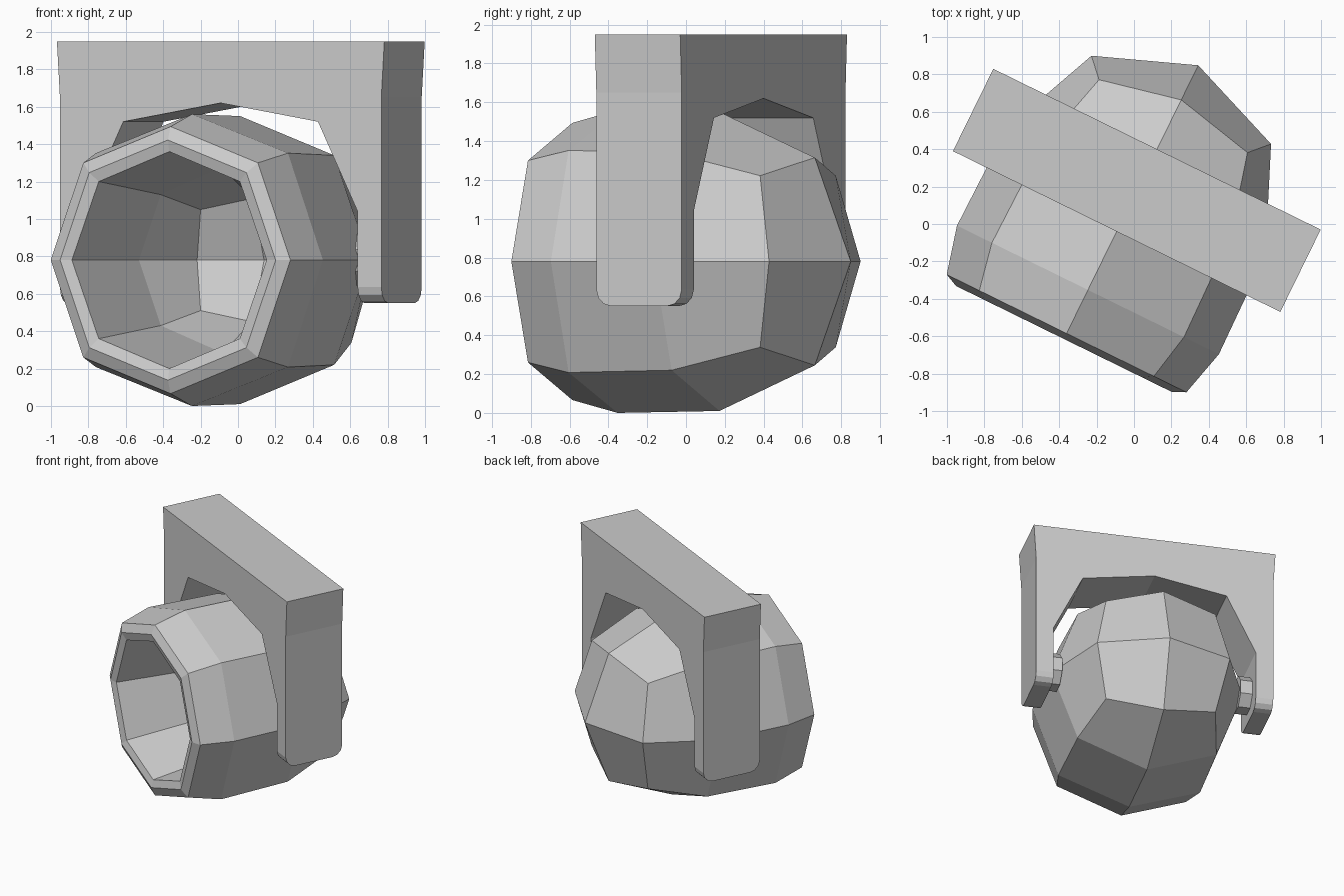
import bpy, bmesh, math
from mathutils import Matrix

if "Cube" in bpy.data.objects:
    bpy.data.objects.remove(bpy.data.objects["Cube"])

# Everything is modelled straight (lamp axis along local Y), then turned
PLACE = Matrix.Translation((-0.059, 0.029, 0)) @ Matrix.Rotation(math.radians(-26.15), 4, 'Z')
AXIS_Z = 0.78
PIVOT_Y = 0.168


def finish(name, bm):
    bmesh.ops.recalc_face_normals(bm, faces=bm.faces)
    bm.transform(PLACE)
    me = bpy.data.meshes.new(name)
    bm.to_mesh(me)
    bm.free()
    ob = bpy.data.objects.new(name, me)
    bpy.context.collection.objects.link(ob)
    return ob


def ring(bm, ra, ya, d, yd):
    """Eight points: four on the axes (radius ra), four diagonal (offset d)."""
    out = []
    for x, z in ((1, 0), (1, 1), (0, 1), (-1, 1), (-1, 0), (-1, -1), (0, -1), (1, -1)):
        diagonal = x and z
        r, y = (d, yd) if diagonal else (ra, ya)
        out.append(bm.verts.new((x * r, y, AXIS_Z + z * r)))
    return out


def cap(bm, loop, y):
    """Close a ring with four quads around a centre point."""
    c = bm.verts.new((0, y, AXIS_Z))
    for i in range(0, 8, 2):
        bm.faces.new((c, loop[i], loop[i + 1], loop[(i + 2) % 8]))


# Lamp housing: outer dome, barrel, rim and hollow inside
bm = bmesh.new()
sections = [
    (0.535, 0.707, 0.442, 0.61),
    (0.77, 0.16, 0.56, 0.16),
    (0.78, -0.425, 0.572, -0.425),
    (0.714, -0.684, 0.52, -0.684),
    (0.642, -0.717, 0.468, -0.717),
    (0.58, -0.70, 0.42, -0.70),
    (0.495, -0.06, 0.35, -0.09),
    (0.33, 0.31, 0.27, 0.23),
]
loops = [ring(bm, *s) for s in sections]
for a, b in zip(loops, loops[1:]):
    for i in range(8):
        j = (i + 1) % 8
        bm.faces.new((a[i], a[j], b[j], b[i]))
cap(bm, loops[0], 0.913)
cap(bm, loops[-1], 0.45)
finish("lamp_housing", bm)

# Mounting bracket: arched fork profile extruded through its depth
half = [(0.58, 1.52), (0.816, 1.04), (0.816, 0.55), (0.957, 0.55), (0.957, 1.65), (0.975, 1.95)]
profile = [(0, 1.62)] + half + [(-x, z) for x, z in reversed(half)]
bm = bmesh.new()
face = bm.faces.new([bm.verts.new((x, PIVOT_Y - 0.245, z)) for x, z in profile])
res = bmesh.ops.extrude_face_region(bm, geom=[face])
moved = [g for g in res["geom"] if isinstance(g, bmesh.types.BMVert)]
bmesh.ops.translate(bm, verts=moved, vec=(0, 0.49, 0))
# Rounded lower ends of the arms
ends = [e for e in bm.edges
        if all(v.co.z < 0.56 for v in e.verts)
        and abs(e.verts[0].co.y - e.verts[1].co.y) < 0.01]
bmesh.ops.bevel(bm, geom=ends, offset=0.085, segments=3, profile=0.5, affect='EDGES')
finish("mounting_bracket", bm)

# Pivot pins joining the housing to each arm
for side, label in ((-1, "left"), (1, "right")):
    bm = bmesh.new()
    m = (Matrix.Translation((side * 0.775, PIVOT_Y, AXIS_Z))
         @ Matrix.Rotation(math.pi / 2, 4, 'Y') @ Matrix.Rotation(math.pi / 8, 4, 'Z'))
    bmesh.ops.create_cone(bm, cap_ends=True, segments=8, radius1=0.15, radius2=0.15,
                          depth=0.11, matrix=m)
    finish("pivot_pin_" + label, bm)
